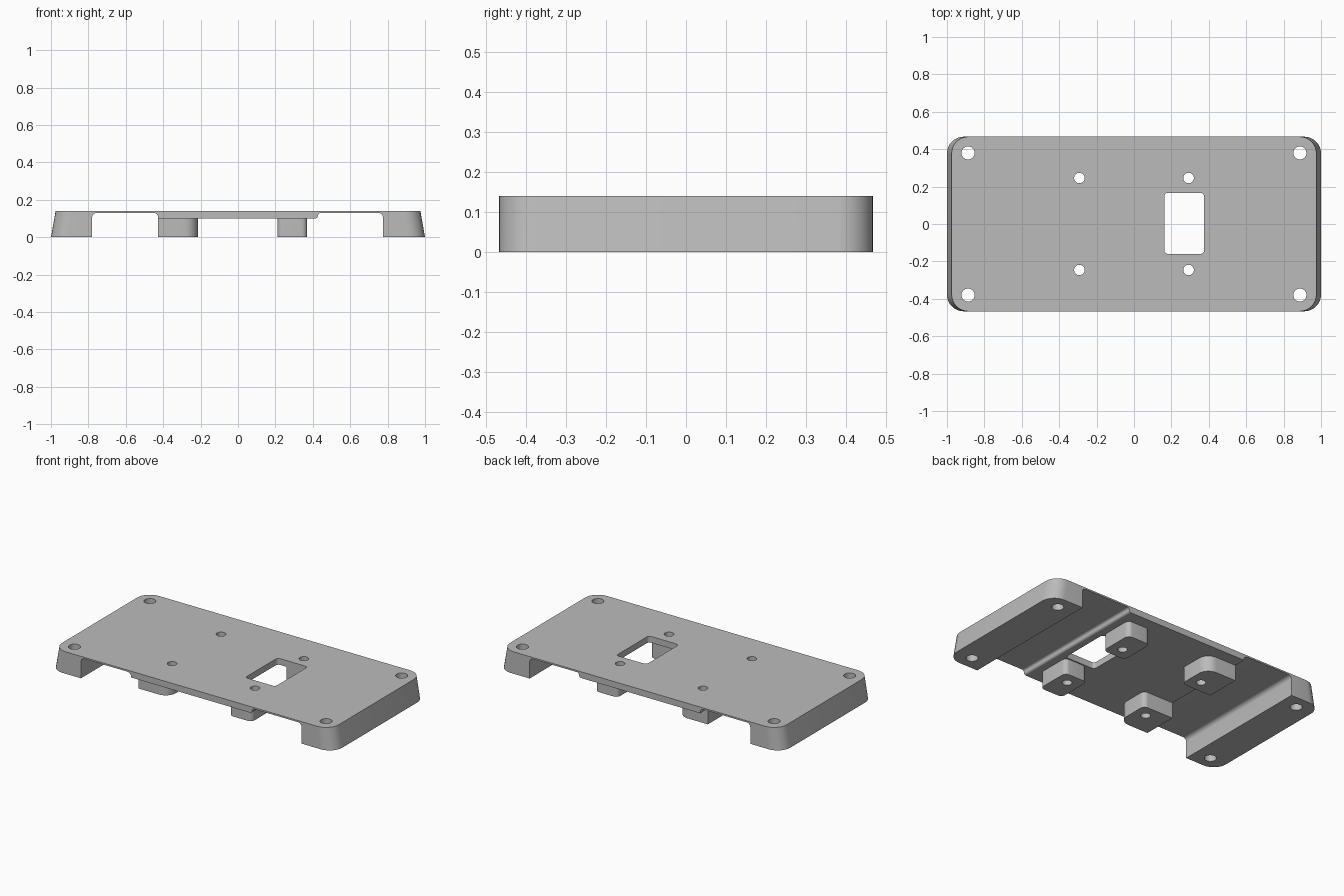
import bpy, bmesh, math
from mathutils import Vector

cube = bpy.data.objects.get("Cube")
if cube:
    bpy.data.objects.remove(cube, do_unlink=True)

grey = bpy.data.materials.new("plain grey")
grey.use_nodes = True
COLOUR = (0.5, 0.5, 0.5, 1)
grey.diffuse_color = COLOUR
grey.node_tree.nodes["Principled BSDF"].inputs["Base Color"].default_value = COLOUR


def fillet(corners, steps=8):
    """Round the right-angled corners (x, y, radius) of a polygon."""
    out = []
    for i, (x, y, r) in enumerate(corners):
        p = Vector((x, y))
        if r == 0:
            out.append(p)
            continue
        u = (Vector(corners[i - 1][:2]) - p).normalized()
        v = (Vector(corners[(i + 1) % len(corners)][:2]) - p).normalized()
        c = p + r * (u + v)
        for k in range(steps + 1):
            a = math.pi / 2 * k / steps
            out.append(c - r * (v * math.cos(a) + u * math.sin(a)))
    return out


def rect(x0, x1, y0, y1, radii):
    a, b, c, d = radii
    return fillet([(x0, y0, a), (x1, y0, b), (x1, y1, c), (x0, y1, d)])


def prism(name, low, high, z0, z1, along_y=False):
    """Loft between two outlines of equal point count."""
    bm = bmesh.new()
    place = (lambda p, h: (p.x, h, p.y)) if along_y else (lambda p, h: (p.x, p.y, h))
    a = [bm.verts.new(place(p, z0)) for p in low]
    b = [bm.verts.new(place(p, z1)) for p in high]
    n = len(a)
    bm.faces.new(a[::-1])
    bm.faces.new(b)
    for i in range(n):
        j = (i + 1) % n
        bm.faces.new((a[i], a[j], b[j], b[i]))
    bmesh.ops.recalc_face_normals(bm, faces=bm.faces)
    mesh = bpy.data.meshes.new(name)
    bm.to_mesh(mesh)
    bm.free()
    mesh.materials.append(grey)
    obj = bpy.data.objects.new(name, mesh)
    bpy.context.collection.objects.link(obj)
    return obj


def combine(target, tool, operation):
    mod = target.modifiers.new(operation, "BOOLEAN")
    mod.operation, mod.solver, mod.object = operation, "EXACT", tool
    bpy.context.view_layer.objects.active = target
    bpy.ops.object.modifier_apply(modifier=mod.name)
    bpy.data.objects.remove(tool, do_unlink=True)


def drill(target, x, y, radius):
    ring = [Vector((x + radius * math.cos(math.tau * k / 32),
                    y + radius * math.sin(math.tau * k / 32))) for k in range(32)]
    combine(target, prism("drill", ring, ring, -0.1, 0.3), "DIFFERENCE")


# Plate body with rounded corners and ends sloping inwards
HALF, R = 0.467, [0.09] * 4
plate = prism("mounting_plate", rect(-1, 1, -HALF, HALF, R),
              rect(-0.975, 0.975, -HALF, HALF, R), 0, 0.14)

# Underside hollow: two deep channels beside a thicker middle
hollow = fillet([(-0.78, -0.1, 0), (-0.78, 0.13, 0.025), (-0.427, 0.13, 0.025),
                 (-0.427, 0.1, 0), (0.427, 0.1, 0.015), (0.427, 0.13, 0.015),
                 (0.775, 0.13, 0.025), (0.775, -0.1, 0)])
combine(plate, prism("hollow", hollow, hollow, -0.6, 0.6, True), "DIFFERENCE")

# Standoff feet, mirrored front to back
for side in (-1, 1):
    y0, y1 = sorted((side * 0.168, side * 0.39))
    big, small = 0.07, 0.03
    inner = (small, big) if side > 0 else (big, small)
    for outline in (rect(-0.427, -0.215, y0, y1, (0, *inner, 0)),
                    rect(0.21, 0.37, y0, y1, [small] * 4)):
        combine(plate, prism("foot", outline, outline, 0, 0.115), "UNION")

# Window opening
window = rect(0.162, 0.375, -0.16, 0.167, [0.02] * 4)
combine(plate, prism("window", window, window, -0.1, 0.3), "DIFFERENCE")

# Screw holes in the corners and through the feet
for sx in (-1, 1):
    for sy in (-1, 1):
        drill(plate, sx * 0.887, sy * 0.38, 0.035)
        drill(plate, sx * 0.292, sy * 0.246, 0.028)

bpy.ops.object.select_all(action="DESELECT")
plate.select_set(True)
bpy.context.view_layer.objects.active = plate
bpy.ops.object.shade_smooth_by_angle(angle=math.radians(30))
